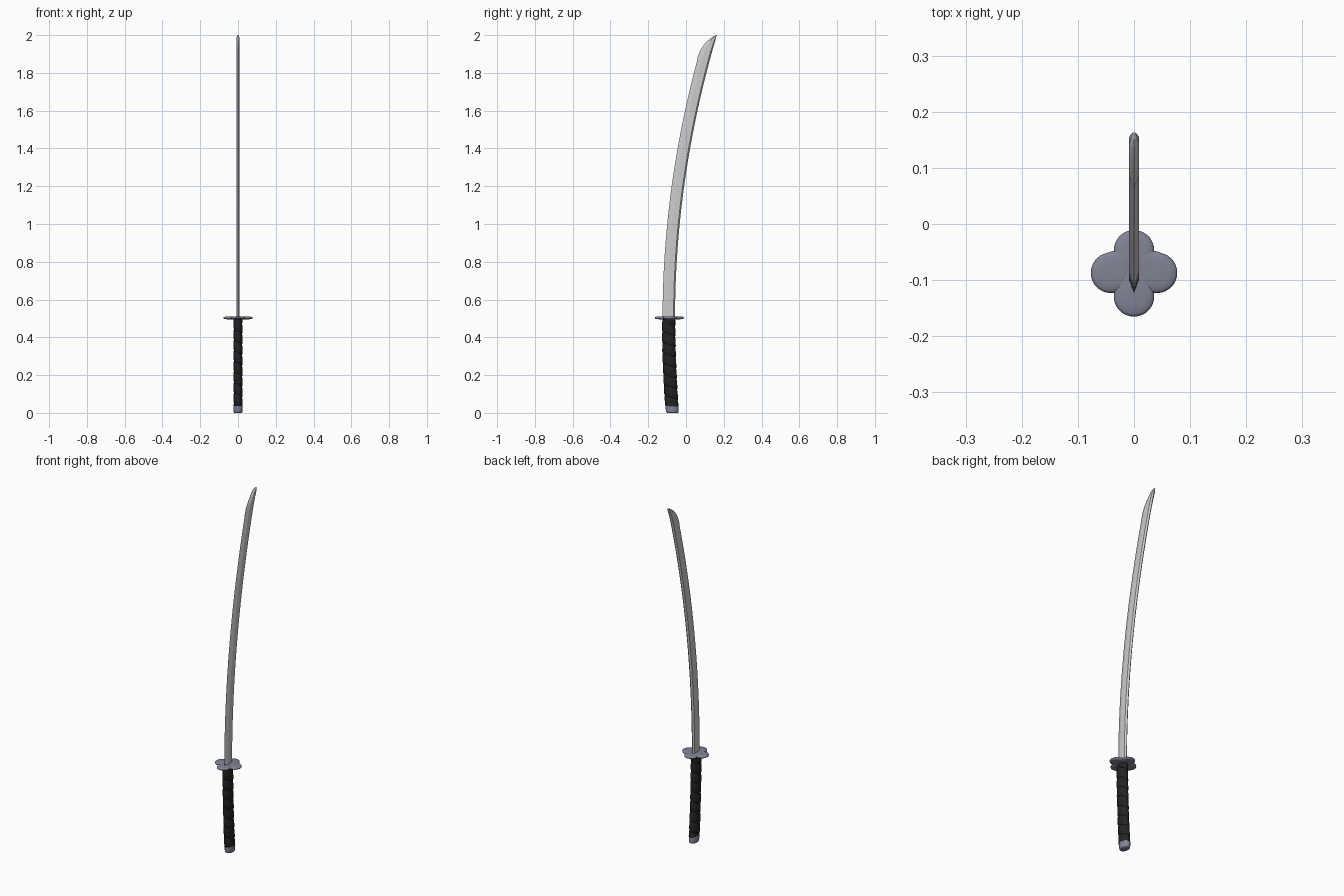
import bpy, bmesh
from math import sin, cos, pi, asin, sqrt

if "Cube" in bpy.data.objects:
    bpy.data.objects.remove(bpy.data.objects["Cube"])

def material(name, rgb):
    m = bpy.data.materials.new(name)
    m.diffuse_color = (*rgb, 1)
    m.use_nodes = True
    m.node_tree.nodes["Principled BSDF"].inputs["Base Color"].default_value = m.diffuse_color
    return m

BLACK = material("black_wrap", (0.018, 0.017, 0.018))
STEEL = material("dark_steel", (0.22, 0.23, 0.30))
SILVER = material("blade_steel", (0.55, 0.55, 0.55))

def loft(name, rings, mat, closed=True, angle=40):
    """Skin a list of equal-length point rings."""
    bm = bmesh.new()
    rows = [[bm.verts.new(p) for p in r] for r in rings]
    n = len(rows[0])
    for a, b in zip(rows, rows[1:]):
        for i in range(n if closed else n - 1):
            j = (i + 1) % n
            bm.faces.new((a[i], a[j], b[j], b[i]))
    if closed:
        bm.faces.new(rows[0][::-1])
        bm.faces.new(rows[-1])
    bmesh.ops.recalc_face_normals(bm, faces=bm.faces)
    me = bpy.data.meshes.new(name)
    bm.to_mesh(me)
    bm.free()
    me.materials.append(mat)
    ob = bpy.data.objects.new(name, me)
    bpy.context.collection.objects.link(ob)
    bpy.ops.object.select_all(action='DESELECT')
    ob.select_set(True)
    bpy.context.view_layer.objects.active = ob
    bpy.ops.object.shade_smooth_by_angle(angle=angle * pi / 180)
    return ob

# Blade: curved spine, bevelled cutting edge towards -y, swept tip
def spine_y(z):
    return -0.058 + 0.221 * ((z - 0.5) / 1.5) ** 2

stations = [(0.5 + 1.36 * i / 28, None) for i in range(29)]
stations += [(1.885, 0.062), (1.91, 0.071), (1.93, 0.082), (1.952, 0.097),
             (1.97, 0.114), (1.985, 0.134), (1.995, 0.150), (2.0, 0.161)]
rings = []
for z, edge in stations:
    s = spine_y(z)
    e = s - 0.066 if edge is None else edge
    c = s - e
    w = 0.0085 * min(1, 0.25 + c / 0.03)
    rings.append([(0, e, z), (w, e + 0.36 * c, z), (w, s - 0.12 * c, z),
                  (0, s, z), (-w, s - 0.12 * c, z), (-w, e + 0.36 * c, z)])
loft("blade", rings, SILVER, angle=12)

# Guard: four overlapping rounded teardrop petals
def petal(name, cx, cy, ax, ay, r=0.036):
    dx, dy = ax - cx, ay - cy
    d = sqrt(dx * dx + dy * dy)
    ux, uy = dx / d, dy / d
    tangent = pi / 2 - asin(min(1, r / d))
    outline = []
    for i in range(41):
        a = tangent + (2 * pi - 2 * tangent) * i / 40
        outline.append((cx + r * (cos(a) * ux - sin(a) * uy),
                        cy + r * (cos(a) * uy + sin(a) * ux)))
    p, q = outline[-1], outline[0]
    outline += [(p[0] + (ax - p[0]) * k / 5, p[1] + (ay - p[1]) * k / 5) for k in range(1, 6)]
    outline += [(ax + (q[0] - ax) * k / 5, ay + (q[1] - ay) * k / 5) for k in range(1, 5)]
    levels = [(0.25, -0.008), (0.7, -0.0072), (0.9, -0.0055), (0.98, -0.003), (1, 0),
              (0.98, 0.003), (0.9, 0.0055), (0.7, 0.0072), (0.25, 0.008)]
    mx, my = cx + 0.2 * dx, cy + 0.2 * dy
    loft(name, [[(mx + (x - mx) * s, my + (y - my) * s, 0.503 + h) for x, y in outline]
                for s, h in levels], STEEL, angle=50)

petal("guard_front_petal", 0, -0.129, 0, -0.025)
petal("guard_back_petal", 0, -0.047, 0, -0.135)
for side, label in ((1, "right"), (-1, "left")):
    petal(f"guard_{label}_petal", side * 0.041, -0.087, -side * 0.02, -0.03)

# Handle: gently curved oval grip
def grip_y(z):
    return -0.092 + 0.02 * ((0.5 - z) / 0.5) ** 2

def oval(z, rx, ry, n=40):
    return [(rx * cos(2 * pi * i / n), grip_y(z) + ry * sin(2 * pi * i / n), z) for i in range(n)]

loft("handle_core", [oval(0.02 + 0.478 * i / 16, 0.0205, 0.0325) for i in range(17)], BLACK)

# Wrap: one helical ribbon with a raised lower lip
PITCH, TURNS, SEG = 0.056, 9, 40
rows = []
for i in range(TURNS * SEG + 1):
    a = 2 * pi * i / SEG
    top = 0.53 - PITCH * i / SEG
    row = []
    for f, off in ((0, 0.0005), (0.12, 0.002), (0.5, 0.003), (0.9, 0.0038), (1.0, 0.0)):
        z = min(0.497, max(0.034, top - f * PITCH))
        row.append(((0.0205 + off) * cos(a), grip_y(z) + (0.0325 + off) * sin(a), z))
    rows.append(row)
loft("handle_wrap", rows, BLACK, closed=False)

# Pommel cap: rounded at the bottom
profile = [(0.0, 0.84), (0.002, 0.92), (0.006, 0.98), (0.012, 1.0), (0.034, 1.04), (0.037, 1.02), (0.038, 0.95)]
loft("pommel", [oval(z, 0.0235 * s, 0.0335 * s) for z, s in profile], STEEL, angle=50)
